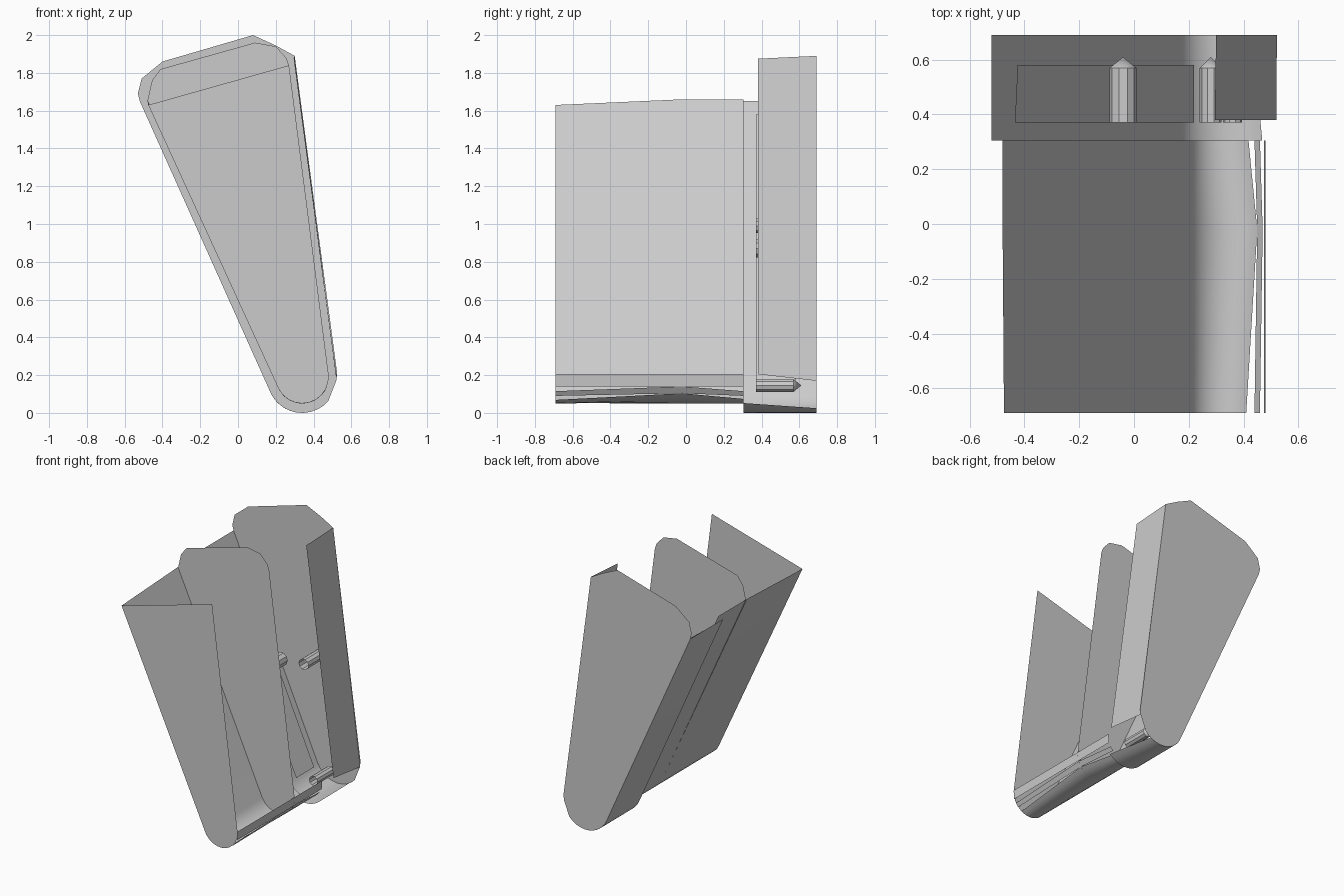
import bpy
from math import sin, cos, radians, pi

if "Cube" in bpy.data.objects:
    bpy.data.objects.remove(bpy.data.objects["Cube"])


def make(name, verts, faces, smooth=False):
    mesh = bpy.data.meshes.new(name)
    mesh.from_pydata(verts, [], faces)
    mesh.update()
    ob = bpy.data.objects.new(name, mesh)
    bpy.context.collection.objects.link(ob)
    if smooth:
        bpy.ops.object.select_all(action='DESELECT')
        ob.select_set(True)
        bpy.context.view_layer.objects.active = ob
        bpy.ops.object.shade_smooth_by_angle(angle=radians(30))
    return ob


def plate(name, outline, y):
    """Flat sheet facing the front, outline in x, z."""
    return make(name, [(x, y, z) for x, z in outline], [list(range(len(outline)))])


def loft(name, rows, smooth=False):
    """Thin sheet through rows given as (y, [(x, z), ...])."""
    n = len(rows[0][1])
    verts = [(x, y, z) for y, pts in rows for x, z in pts]
    faces = [(r * n + i, r * n + i + 1, (r + 1) * n + i + 1, (r + 1) * n + i)
             for r in range(len(rows) - 1) for i in range(n - 1)]
    return make(name, verts, faces, smooth)


def arc(cx, cz, r, a0, a1, n=10):
    return [(cx + r * cos(radians(a0 + (a1 - a0) * i / n)),
             cz + r * sin(radians(a0 + (a1 - a0) * i / n))) for i in range(n + 1)]


FRONT, MID, STEP, BACK = -0.69, -0.02, 0.305, 0.69
inner_arc = arc(0.34, 0.19, 0.14, 205, 365)
outer_arc = arc(0.34, 0.185, 0.185, 203, 318)

# Upright divider plates
plate("front_plate", [(-0.475, 1.63)] + inner_arc + [(0.27, 1.84)], FRONT)
plate("middle_plate", [(-0.48, 1.65)] + inner_arc +
      [(0.27, 1.84), (0.255, 1.88), (0.20, 1.94), (0.09, 1.96),
       (-0.41, 1.82), (-0.455, 1.76)], MID)
plate("back_plate", [(-0.52, 1.65)] + outer_arc +
      [(0.52, 0.17), (0.525, 0.21), (0.30, 1.89), (0.20, 1.945), (0.08, 2.0),
       (-0.40, 1.86), (-0.51, 1.77), (-0.53, 1.69)], BACK)

# Front section: sloping left wall and curved floor
loft("front_wall_and_floor", [
    (FRONT, [(-0.475, 1.63)] + arc(0.34, 0.19, 0.14, 205, 300)),
    (MID, [(-0.48, 1.66)] + arc(0.34, 0.19, 0.14, 205, 322)),
    (STEP, [(-0.48, 1.66)] + arc(0.34, 0.19, 0.14, 205, 304))], True)

# Narrow strips along the open right edge of the floor
loft("floor_sliver", [(FRONT, [(0.44, 0.09), (0.46, 0.115)]),
                      (MID, [(0.45, 0.104), (0.47, 0.14)]),
                      (STEP, [(0.44, 0.09), (0.46, 0.115)])])
loft("floor_lip", [(FRONT, [(0.475, 0.14), (0.48, 0.205)]),
                   (STEP, [(0.475, 0.14), (0.48, 0.205)])])

# Back section: wider left wall and floor, plus right wall
loft("back_wall_and_floor", [
    (STEP, [(-0.52, 1.65)] + arc(0.34, 0.185, 0.185, 203, 314)),
    (BACK, [(-0.52, 1.65)] + arc(0.34, 0.185, 0.185, 203, 300))], True)
loft("right_wall", [(0.38, [(0.295, 1.875), (0.52, 0.205)]),
                    (BACK, [(0.30, 1.89), (0.522, 0.17)])])

# Inner liner along the back left wall
loft("wall_liner", [(0.37, [(-0.435, 1.58), (0.22, 0.13)]),
                    (0.58, [(-0.425, 1.58), (0.22, 0.13)])])

# Locating pegs with pointed tips
for i, (x, z) in enumerate([(-0.04, 0.87), (0.28, 0.99), (0.36, 0.145)]):
    r, n = (0.05, 0.04, 0.035)[i], 10
    ring = [(x + r * cos(2 * pi * k / n), z + r * sin(2 * pi * k / n)) for k in range(n)]
    verts = [(a, y, b) for y in (0.37, 0.57) for a, b in ring] + [(x, 0.61, z)]
    faces = [(k, (k + 1) % n, n + (k + 1) % n, n + k) for k in range(n)]
    faces += [(n + k, n + (k + 1) % n, 2 * n) for k in range(n)]
    make("peg_%d" % (i + 1), verts, faces, True)
